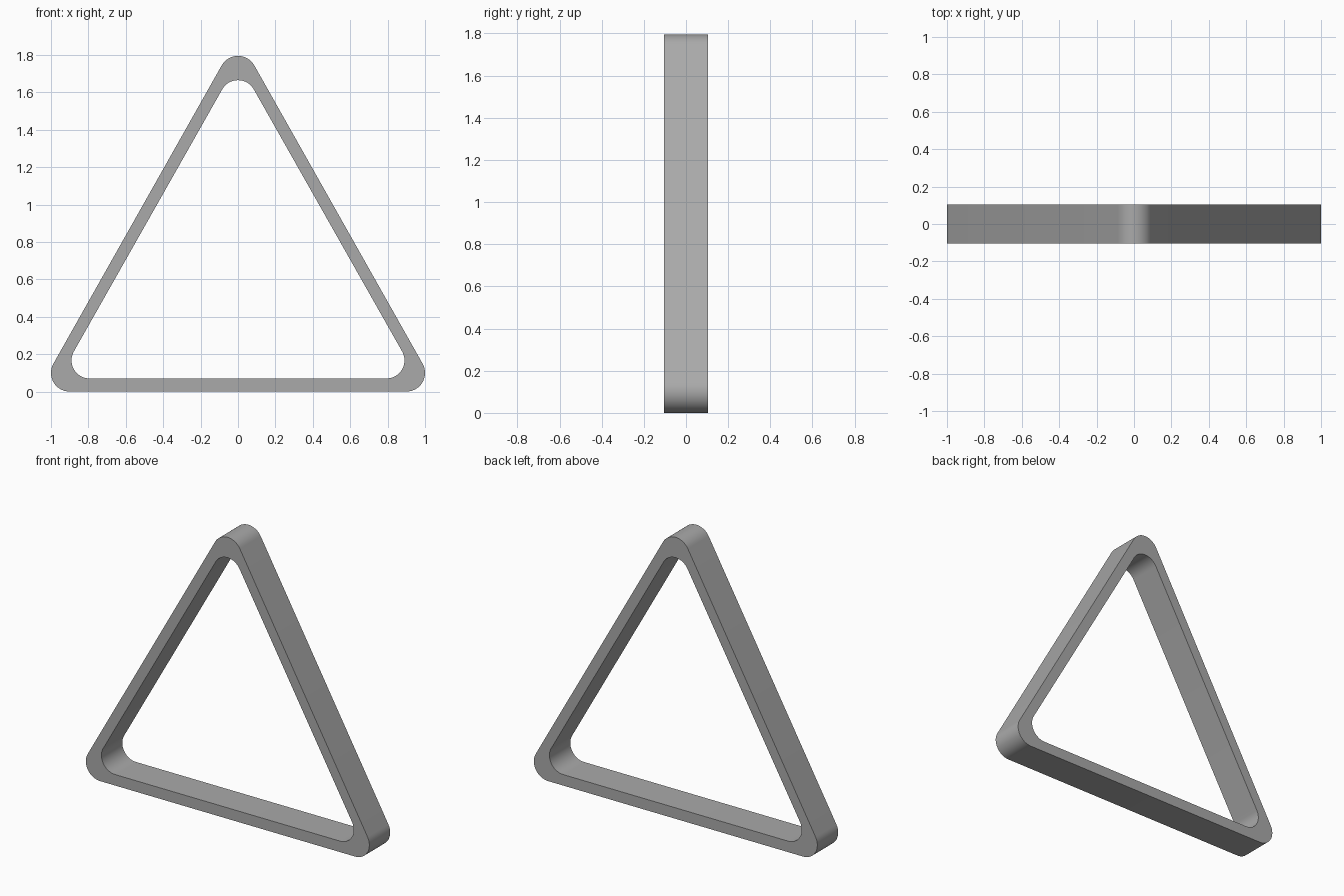
import bpy
import bmesh
from math import atan2, cos, sin, pi, radians

if "Cube" in bpy.data.objects:
    bpy.data.objects.remove(bpy.data.objects["Cube"])

HALF_DEPTH = 0.105
STEPS = 16

grey = bpy.data.materials.new("plain grey")
grey.use_nodes = True
colour = (0.4, 0.4, 0.4, 1)
grey.diffuse_color = colour
grey.node_tree.nodes["Principled BSDF"].inputs["Base Color"].default_value = colour


def rounded_triangle(half_width, low, high, radius):
    """Outline from three tangent corner arcs, anticlockwise from the front."""
    centres = [(half_width, low), (0, high), (-half_width, low)]
    lean = atan2(half_width, high - low)      # tilt of the side normals
    spans = [(-pi / 2, lean), (lean, pi - lean), (pi - lean, 1.5 * pi)]
    points = []
    for (cx, cz), (start, end) in zip(centres, spans):
        for i in range(STEPS + 1):
            a = start + (end - start) * i / STEPS
            points.append((cx + radius * cos(a), cz + radius * sin(a)))
    return points


# Outer and inner outlines share a point count, so they bridge evenly
outer = rounded_triangle(0.9, 0.1, 1.695, 0.1)
inner = rounded_triangle(0.793, 0.167, 1.568, 0.097)

bm = bmesh.new()
loops = [[bm.verts.new((x, y, z)) for x, z in outline]
         for outline, y in ((outer, -HALF_DEPTH), (inner, -HALF_DEPTH),
                            (inner, HALF_DEPTH), (outer, HALF_DEPTH))]

# Front face, inner wall, back face, outer wall
count = len(outer)
for k in range(4):
    a, b = loops[k], loops[(k + 1) % 4]
    for i in range(count):
        j = (i + 1) % count
        bm.faces.new((a[i], a[j], b[j], b[i]))
bmesh.ops.recalc_face_normals(bm, faces=bm.faces)

mesh = bpy.data.meshes.new("triangle_frame")
bm.to_mesh(mesh)
bm.free()
mesh.materials.append(grey)
frame = bpy.data.objects.new("triangle_frame", mesh)
bpy.context.collection.objects.link(frame)

# Smooth corners, crisp rims
bpy.context.view_layer.objects.active = frame
frame.select_set(True)
bpy.ops.object.shade_smooth_by_angle(angle=radians(30))
